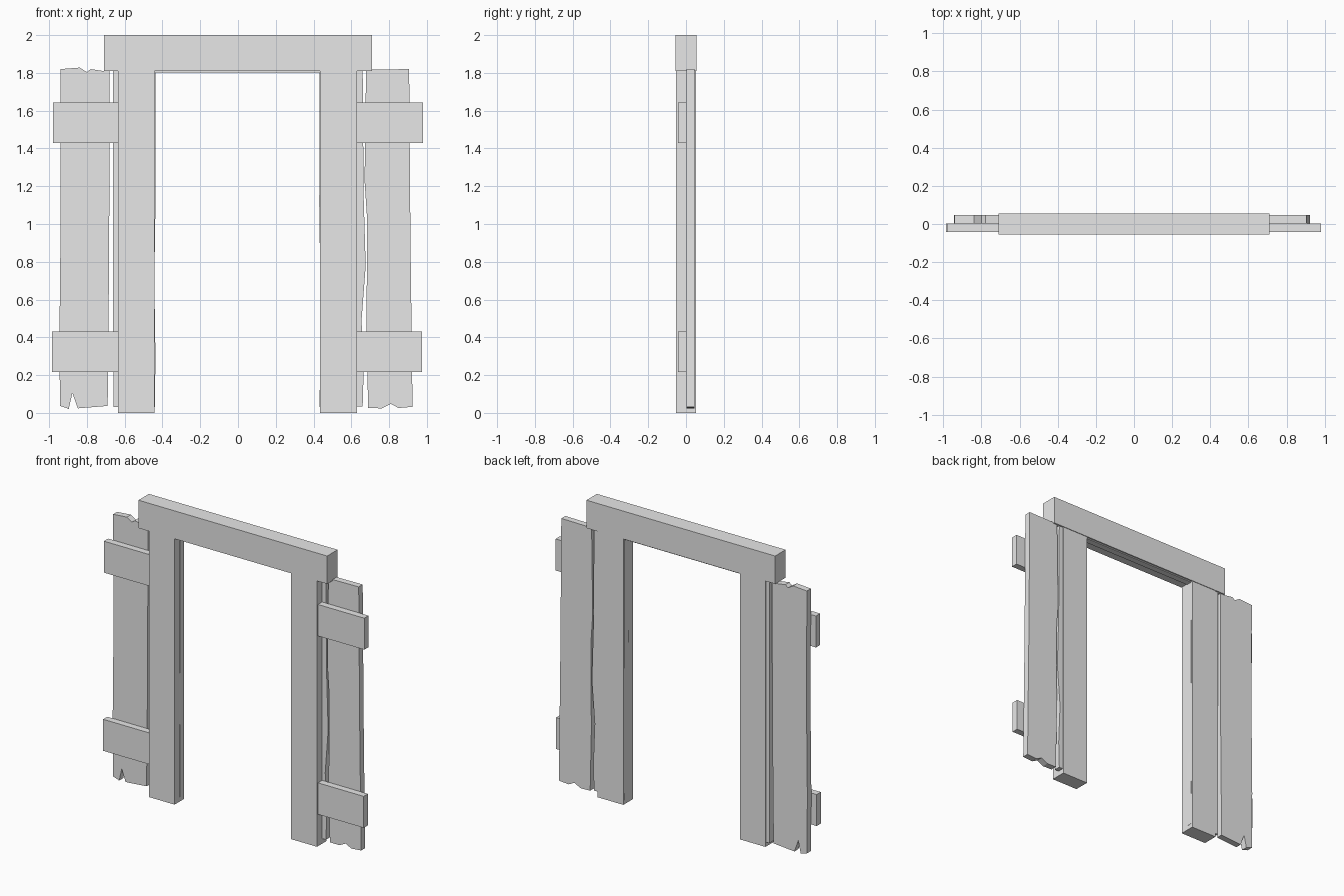
import bpy
import bmesh

cube = bpy.data.objects.get("Cube")
if cube:
    bpy.data.objects.remove(cube, do_unlink=True)

# One plain grey for all the timber
grey = bpy.data.materials.new("timber grey")
grey.use_nodes = True
colour = (0.8, 0.8, 0.8, 1)
grey.diffuse_color = colour
grey.node_tree.nodes["Principled BSDF"].inputs["Base Color"].default_value = colour


def board(name, outline, front, back):
    """Extrude an outline of (x, z) points from the front depth to the back depth."""
    bm = bmesh.new()
    face = bm.faces.new([bm.verts.new((x, front, z)) for x, z in outline])
    result = bmesh.ops.extrude_face_region(bm, geom=[face])
    moved = [g for g in result["geom"] if isinstance(g, bmesh.types.BMVert)]
    bmesh.ops.translate(bm, verts=moved, vec=(0, back - front, 0))
    bmesh.ops.recalc_face_normals(bm, faces=bm.faces)
    mesh = bpy.data.meshes.new(name)
    bm.to_mesh(mesh)
    bm.free()
    mesh.materials.append(grey)
    obj = bpy.data.objects.new(name, mesh)
    bpy.context.collection.objects.link(obj)
    return obj


def beam(name, left, right, bottom, top, front, back):
    outline = [(left, bottom), (right, bottom), (right, top), (left, top)]
    return board(name, outline, front, back)


# Depth ranges shared by each kind of timber
POST = (-0.052, 0.052)
LINTEL = (-0.056, 0.056)
PLANK = (0.003, 0.046)
BATTEN = (-0.042, 0.003)

# Door frame
beam("lintel", -0.71, 0.71, 1.81, 2, *LINTEL)
beam("lintel_lining", -0.45, 0.44, 1.803, 1.85, *PLANK)
beam("right_post", -0.634, -0.441, 0, 1.82, *POST)
beam("left_post", 0.435, 0.631, 0, 1.82, *POST)

# Battens joining the planks to the posts
for side, inner, tips in (("right", -0.46, (-0.985, -0.98)),
                          ("left", 0.46, (0.975, 0.98))):
    for level, tip, bottom in zip(("lower", "upper"), tips, (0.217, 1.43)):
        beam(f"{side}_{level}_batten", min(inner, tip), max(inner, tip),
             bottom, bottom + 0.214, *BATTEN)

# Split outer planks with chipped ends
board("right_outer_plank", [
    (-0.941, 1.82), (-0.838, 1.828), (-0.8, 1.804), (-0.78, 1.82),
    (-0.715, 1.81), (-0.68, 1.81), (-0.682, 0.86), (-0.69, 0.037),
    (-0.848, 0.024), (-0.877, 0.106), (-0.896, 0.021), (-0.943, 0.037),
    (-0.945, 0.44), (-0.94, 0.92)], *PLANK)
board("left_outer_plank", [
    (0.678, 1.817), (0.906, 1.82), (0.913, 0.92), (0.924, 0.032),
    (0.85, 0.026), (0.808, 0.048), (0.76, 0.024), (0.689, 0.026),
    (0.68, 0.44), (0.684, 1.02), (0.67, 1.23)], *PLANK)

# Inner planks running through the posts
board("right_inner_plank", [
    (-0.662, 1.83), (-0.438, 1.83), (-0.437, 1.1), (-0.443, 0.7),
    (-0.437, 0.3), (-0.44, 0.03), (-0.66, 0.03)], *PLANK)
board("left_inner_plank", [
    (0.432, 1.83), (0.66, 1.83), (0.665, 1.15), (0.676, 0.78),
    (0.654, 0.49), (0.665, 0.217), (0.66, 0.035), (0.432, 0.03),
    (0.437, 0.6), (0.43, 1.1)], *PLANK)
